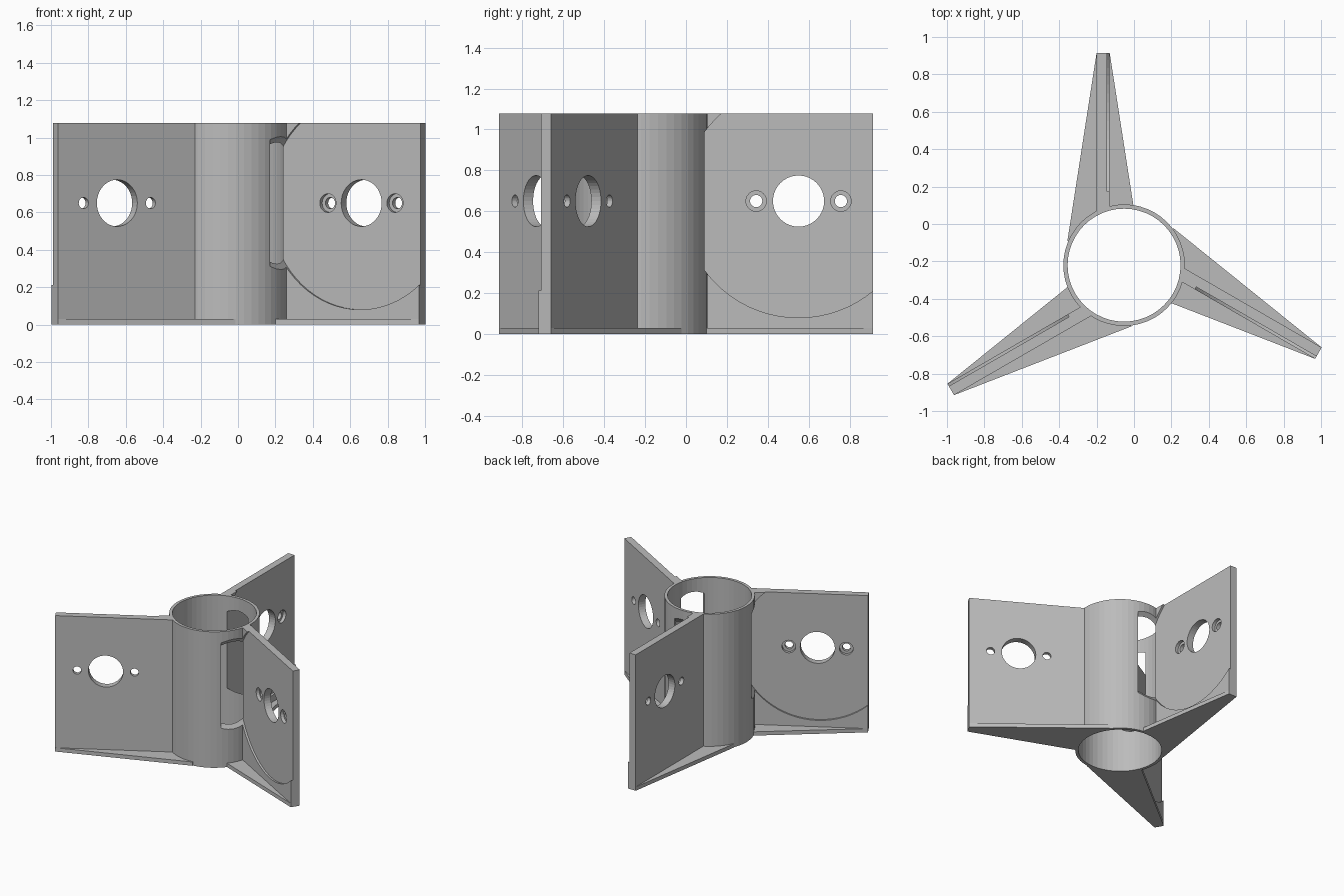
import bpy, bmesh, math
from mathutils import Matrix

if "Cube" in bpy.data.objects:
    bpy.data.objects.remove(bpy.data.objects["Cube"])

CX, CY, H = -0.053, -0.22, 1.077      # tube centre and overall height
N0, N1 = -0.147, -0.077               # fin faces, offset from tube axis
R_TIP, R_HOLE, Z_HOLE = 1.135, 0.77, 0.65

grey = bpy.data.materials.new("light grey plastic")
grey.diffuse_color = (0.5, 0.5, 0.5, 1)
grey.use_nodes = True
grey.node_tree.nodes["Principled BSDF"].inputs["Base Color"].default_value = grey.diffuse_color


def add_object(name, bm, matrix):
    bmesh.ops.recalc_face_normals(bm, faces=bm.faces)
    bm.transform(matrix)
    me = bpy.data.meshes.new(name)
    bm.to_mesh(me)
    bm.free()
    me.materials.append(grey)
    ob = bpy.data.objects.new(name, me)
    bpy.context.scene.collection.objects.link(ob)
    return ob


def prism(name, points, z0, z1, matrix):
    bm = bmesh.new()
    face = bm.faces.new([bm.verts.new((x, y, z0)) for x, y in points])
    top = bmesh.ops.extrude_face_region(bm, geom=[face])["geom"]
    verts = [v for v in top if isinstance(v, bmesh.types.BMVert)]
    bmesh.ops.translate(bm, verts=verts, vec=(0, 0, z1 - z0))
    return add_object(name, bm, matrix)


def upright(name, radius, z0, z1, segs=48):
    pts = [(radius * math.cos(2 * math.pi * i / segs),
            radius * math.sin(2 * math.pi * i / segs)) for i in range(segs)]
    return prism(name, pts, z0, z1, Matrix.Translation((CX, CY, 0)))


def cross_cyl(name, radius, y, x0, x1, matrix, segs=40):
    # cylinder lying along the fin normal
    bm = bmesh.new()
    bmesh.ops.create_cone(bm, cap_ends=True, segments=segs, radius1=radius,
                          radius2=radius, depth=x1 - x0)
    local = Matrix.Translation(((x0 + x1) / 2, y, Z_HOLE)) @ Matrix.Rotation(math.pi / 2, 4, "Y")
    return add_object(name, bm, matrix @ local)


def combine(body, other, op):
    mod = body.modifiers.new(op, "BOOLEAN")
    mod.operation, mod.solver, mod.object = op, "EXACT", other
    bpy.context.view_layer.update()
    me = bpy.data.meshes.new_from_object(
        body.evaluated_get(bpy.context.evaluated_depsgraph_get()))
    body.modifiers.clear()
    body.data = me
    bpy.data.objects.remove(other)


# central tube, solid until bored
body = upright("tube_with_fins", 0.325, 0, H)
frames = [Matrix.Translation((CX, CY, 0)) @ Matrix.Rotation(-k * 2 * math.pi / 3, 4, "Z")
          for k in range(3)]

# fin plates and their flat base gussets
for m in frames:
    fin = prism("fin", [(N0, 0.2), (N1, 0.2), (N1, R_TIP), (N0, R_TIP)], 0, H, m)
    combine(body, fin, "UNION")
    gusset = prism("gusset", [(N0, R_TIP), (-0.303, 0.13), (-0.1, 0.1), (0.0, 0.2),
                              (0.05, 0.318), (N1, R_TIP)], 0, 0.03, m)
    combine(body, gusset, "UNION")

# tube bore
combine(body, upright("bore", 0.302, -0.1, H + 0.1), "DIFFERENCE")

# round recess (also opens the tube window), centre hole, counterbored screw holes
for m in frames:
    combine(body, cross_cyl("recess", 0.57, R_HOLE, N1 - 0.015, 0.092, m, 72), "DIFFERENCE")
    combine(body, cross_cyl("centre_hole", 0.125, R_HOLE, -0.25, 0.1, m), "DIFFERENCE")
    for s in (-1, 1):
        y = R_HOLE + s * 0.207
        combine(body, cross_cyl("screw_hole", 0.03, y, -0.25, 0.05, m, 24), "DIFFERENCE")
        combine(body, cross_cyl("counterbore", 0.05, y, -0.117, 0.05, m, 24), "DIFFERENCE")

if not body.data.materials:
    body.data.materials.append(grey)
for p in body.data.polygons:
    p.material_index = 0
    p.use_smooth = False
